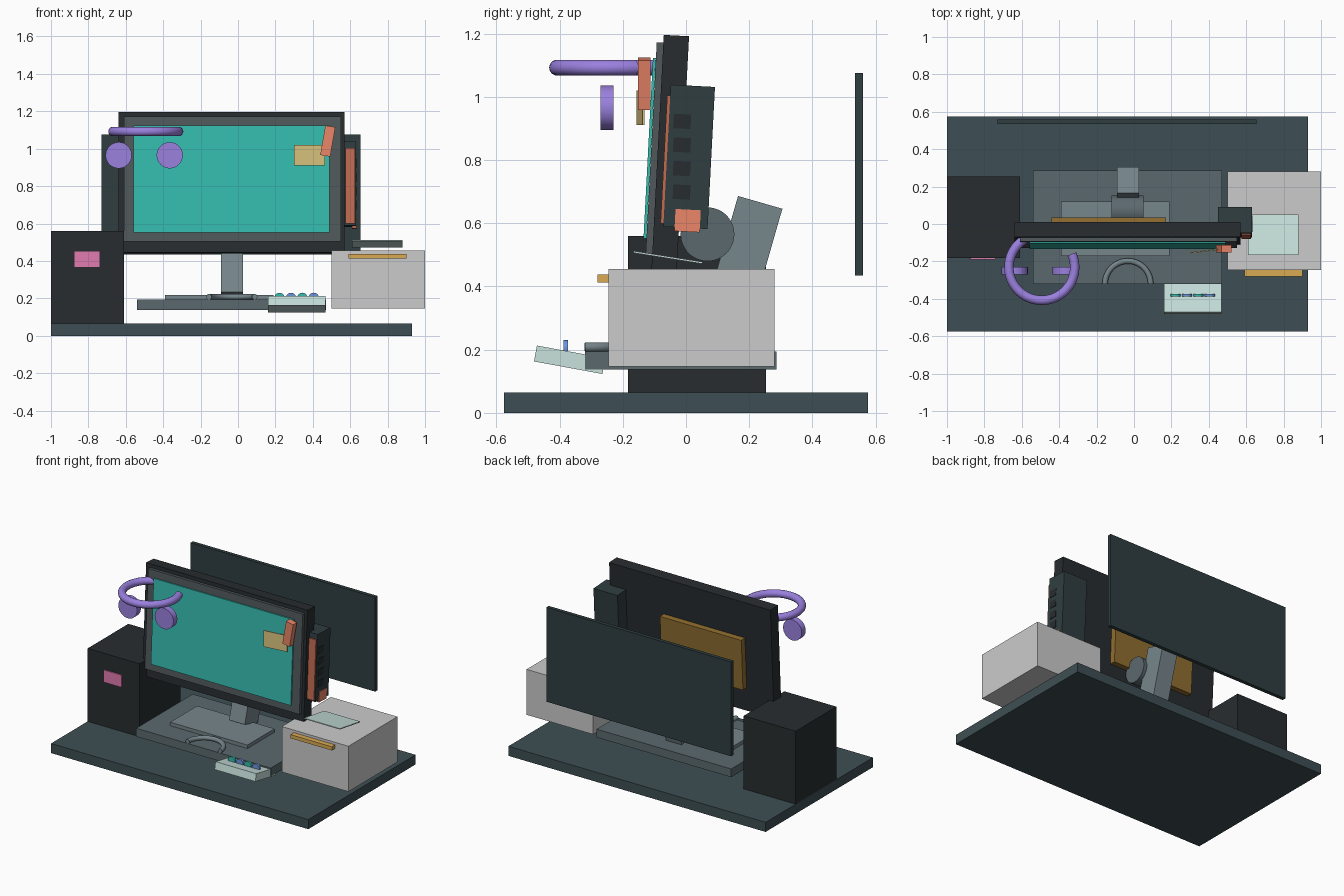
import bpy
from math import radians, sin, cos, tan

if "Cube" in bpy.data.objects:
    bpy.data.objects.remove(bpy.data.objects["Cube"])

COLOURS = {
    "slate": (0.25, 0.31, 0.33), "black": (0.17, 0.19, 0.20), "panel": (0.20, 0.25, 0.26),
    "steel": (0.36, 0.41, 0.43), "metal": (0.46, 0.52, 0.54), "bezel": (0.32, 0.35, 0.36),
    "teal": (0.22, 0.73, 0.68), "purple": (0.60, 0.50, 0.87), "coral": (0.92, 0.52, 0.41),
    "rust": (0.76, 0.42, 0.32), "amber": (0.85, 0.66, 0.33), "note": (0.86, 0.77, 0.50),
    "pink": (0.88, 0.48, 0.68), "mint": (0.78, 0.88, 0.86), "blue": (0.42, 0.58, 0.86),
    "brown": (0.56, 0.43, 0.20),
}


def paint(ob, colour):
    if colour:
        m = bpy.data.materials.get(colour) or bpy.data.materials.new(colour)
        m.diffuse_color = [c ** 2.2 for c in COLOURS[colour]] + [1]
        m.use_nodes = True
        m.node_tree.nodes["Principled BSDF"].inputs["Base Color"].default_value = m.diffuse_color
        ob.data.materials.append(m)
    return ob


def box(name, centre, size, colour=None, rot=(0, 0, 0)):
    bpy.ops.mesh.primitive_cube_add(size=1, location=centre, rotation=[radians(a) for a in rot])
    ob = bpy.context.object
    ob.name, ob.scale = name, size
    return paint(ob, colour)


def span(name, x, y, z, colour=None):
    """Upright box given by its limits on each axis."""
    return box(name, [(a + b) / 2 for a, b in (x, y, z)], [b - a for a, b in (x, y, z)], colour)


def disc(name, centre, r, depth, axis, colour, sides=48):
    rot = (0, radians(90), 0) if axis == "x" else (radians(90), 0, 0)
    bpy.ops.mesh.primitive_cylinder_add(vertices=sides, radius=r, depth=depth, location=centre, rotation=rot)
    ob = bpy.context.object
    ob.name = name
    bpy.ops.object.shade_smooth_by_angle()
    return paint(ob, colour)


def arc(name, centre, R, r, start, end, colour, n=40):
    """Horizontal round tube following part of a circle."""
    cu = bpy.data.curves.new(name, "CURVE")
    cu.dimensions, cu.bevel_depth, cu.bevel_resolution, cu.use_fill_caps = "3D", r, 5, True
    sp = cu.splines.new("POLY")
    sp.points.add(n)
    for i, p in enumerate(sp.points):
        a = radians(start + (end - start) * i / n)
        p.co = (R * cos(a), R * sin(a), 0, 1)
    ob = bpy.data.objects.new(name, cu)
    ob.location = centre
    bpy.context.collection.objects.link(ob)
    bpy.ops.object.select_all(action="DESELECT")
    ob.select_set(True)
    bpy.context.view_layer.objects.active = ob
    bpy.ops.object.convert(target="MESH")
    bpy.ops.object.shade_smooth_by_angle()
    return paint(bpy.context.object, colour)


# Desk, back panel and side cabinets
span("desk_top", (-1, 0.93), (-0.575, 0.575), (0, 0.065), "slate")
span("back_panel", (-0.73, 0.655), (0.535, 0.56), (0.435, 1.075), "panel")
span("left_cabinet", (-1, -0.61), (-0.183, 0.253), (0.065, 0.56), "black")
span("pink_label", (-0.875, -0.74), (-0.19, -0.18), (0.367, 0.45), "pink")
span("right_drawer_box", (0.5, 1.0), (-0.245, 0.28), (0.147, 0.455))
span("drawer_handle", (0.59, 0.90), (-0.28, -0.243), (0.413, 0.438), "amber")
box("paper_sheet", (0.745, -0.057, 0.492), (0.27, 0.22, 0.006), "mint", (-9, 0, 0))

# Tray and monitor stand
span("tray", (-0.54, 0.47), (-0.32, 0.287), (0.138, 0.194), "steel")
span("stand_base", (-0.39, 0.19), (-0.17, 0.12), (0.19, 0.218), "metal")
box("stand_neck", (-0.033, 0.17, 0.44), (0.118, 0.146, 0.47), "metal", (-16, 0, 0))
disc("tilt_hinge", (-0.035, 0.068, 0.565), 0.085, 0.17, "x", "steel")
arc("cable_loop", (-0.033, -0.32, 0.208), 0.122, 0.015, 0, 180, "metal")

# Monitor, leaning back a few degrees
LEAN = -3


def leaning(name, x, y, z, depth, height, width, colour):
    return box(name, (x, y, z), (width, depth, height), colour, (LEAN, 0, 0))


leaning("monitor_housing", -0.035, -0.05, 0.818, 0.08, 0.752, 1.21, "black")
leaning("monitor_bezel", -0.03, -0.099, 0.838, 0.022, 0.668, 1.16, "bezel")
leaning("monitor_screen", -0.035, -0.115, 0.837, 0.009, 0.572, 1.05, "teal")
leaning("rear_plate", -0.135, 0.006, 0.772, 0.042, 0.345, 0.61, "brown")

# Side tower with strip, slots and tab
leaning("side_tower", 0.54, 0.01, 0.81, 0.14, 0.45, 0.18, "panel")
leaning("tower_strip", 0.60, -0.065, 0.802, 0.01, 0.405, 0.052, "rust")
for i in range(4):
    z = 0.922 - i * 0.0745
    leaning(f"tower_slot_{i + 1}", 0.62, -0.013 + (z - 0.81) * tan(radians(0.5)), z, 0.055, 0.046, 0.026, "black")
box("tower_tab", (0.622, 0.005, 0.608), (0.024, 0.08, 0.07), "coral", (LEAN, 0, 0))

# Headset hanging from the monitor
arc("headset_band", (-0.493, -0.232, 1.092), 0.176, 0.025, 114, 384, "purple")
for side, x in (("left", -0.638), ("right", -0.365)):
    disc(f"headset_{side}_cup", (x, -0.25, 0.965), 0.07, 0.042, "y", "purple")

# Note and clip on the screen
box("yellow_note", (0.382, -0.144, 0.965), (0.166, 0.006, 0.11), "note", (0, 0, 7))
box("note_clip", (0.48, -0.132, 1.041), (0.054, 0.04, 0.16), "coral", (0, 10, 0))

# Small control pad with four dials
box("control_pad", (0.314, -0.368, 0.168), (0.306, 0.22, 0.051), "mint", (-10.4, 0, 0))
for i in range(4):
    disc(f"pad_dial_{i + 1}", (0.222 + i * 0.061, -0.381, 0.203), 0.027, 0.014, "y",
         ("teal", "blue")[i % 2], 32)
